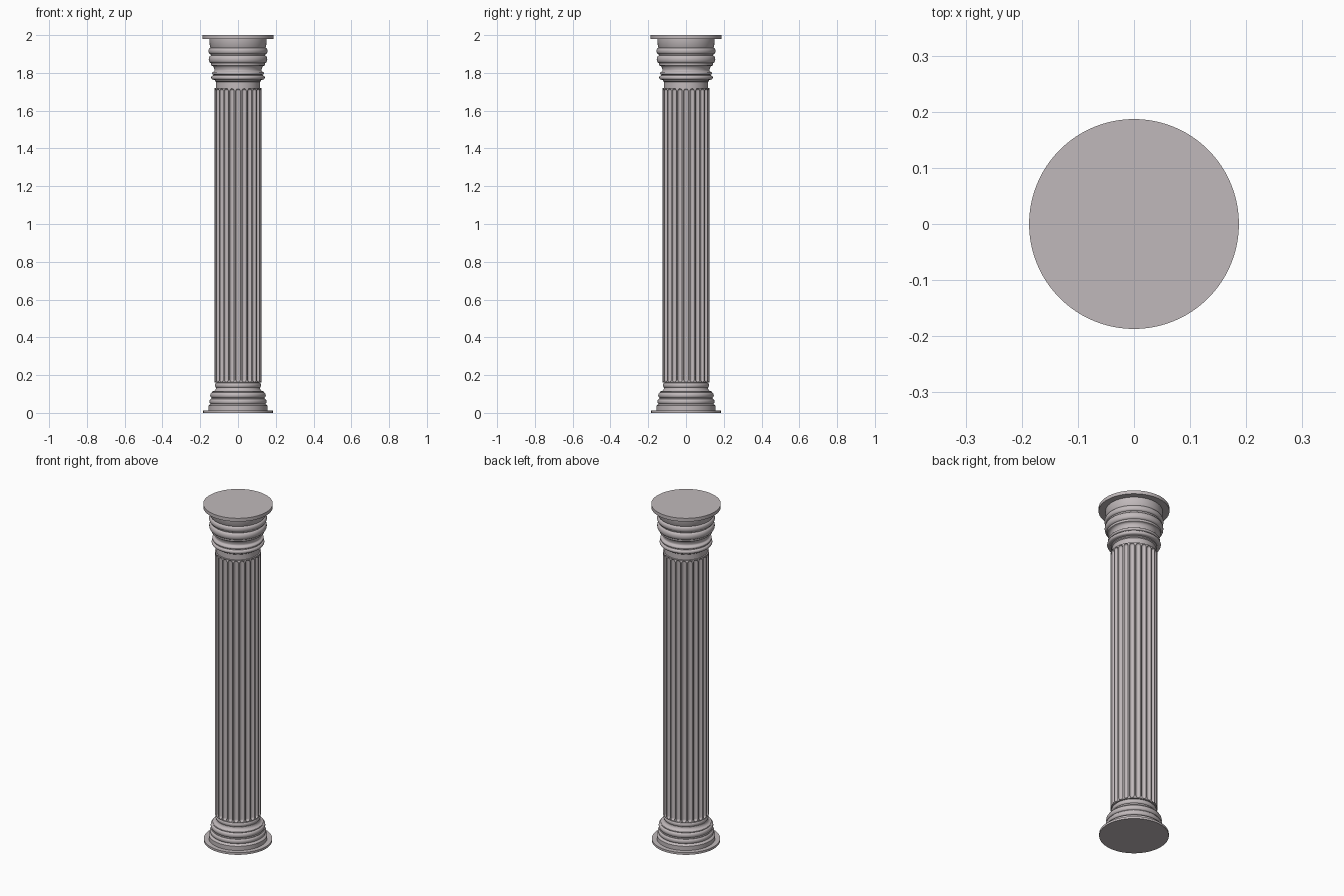
import bpy, bmesh, math

if "Cube" in bpy.data.objects:
    bpy.data.objects.remove(bpy.data.objects["Cube"])

stone = bpy.data.materials.new("warm_grey_stone")
stone.diffuse_color = (0.53, 0.485, 0.495, 1)
stone.use_nodes = True
stone.node_tree.nodes["Principled BSDF"].inputs["Base Color"].default_value = stone.diffuse_color


def finish(name, bm, angle=35):
    bmesh.ops.recalc_face_normals(bm, faces=bm.faces[:])
    me = bpy.data.meshes.new(name)
    bm.to_mesh(me)
    bm.free()
    me.materials.append(stone)
    ob = bpy.data.objects.new(name, me)
    bpy.context.collection.objects.link(ob)
    bpy.ops.object.select_all(action='DESELECT')
    ob.select_set(True)
    bpy.context.view_layer.objects.active = ob
    bpy.ops.object.shade_smooth_by_angle(angle=math.radians(angle))
    return ob


def skin(bm, rings):
    # Bridge closed rings of equal length and cap both ends
    n = len(rings[0])
    for a, b in zip(rings, rings[1:]):
        for i in range(n):
            j = (i + 1) % n
            bm.faces.new((a[i], a[j], b[j], b[i]))
    bm.faces.new(rings[0][::-1])
    bm.faces.new(rings[-1])


def lathe(name, profile, n=96):
    bm = bmesh.new()
    rings = [[bm.verts.new((r * math.cos(2 * math.pi * i / n),
                            r * math.sin(2 * math.pi * i / n), z))
              for i in range(n)] for r, z in profile]
    skin(bm, rings)
    return finish(name, bm)


def bead(z0, z1, r, bulge, k=8):
    # Half-round moulding standing out from radius r
    return [(r + bulge * math.sin(math.pi * i / k),
             (z0 + z1) / 2 - (z1 - z0) / 2 * math.cos(math.pi * i / k))
            for i in range(k + 1)]


def cove(r0, z0, r1, z1, k=6):
    # Concave quarter curve, vertical at the narrow end
    pts = []
    for i in range(k + 1):
        a = math.pi / 2 * i / k
        if r1 > r0:
            pts.append((r0 + (r1 - r0) * (1 - math.cos(a)), z0 + (z1 - z0) * math.sin(a)))
        else:
            pts.append((r0 + (r1 - r0) * math.sin(a), z0 + (z1 - z0) * (1 - math.cos(a))))
    return pts


# Base: round plinth and stacked mouldings
lathe("plinth", [(0.184, 0), (0.184, 0.013)])
lathe("base_mouldings",
      [(0.157, 0.013), (0.157, 0.038), (0.150, 0.043)]
      + bead(0.047, 0.073, 0.143, 0.008) + [(0.143, 0.077)]
      + bead(0.079, 0.108, 0.137, 0.010) + [(0.138, 0.112)]
      + cove(0.136, 0.114, 0.117, 0.132)
      + bead(0.134, 0.158, 0.115, 0.007) + [(0.115, 0.165)])

# Shaft with round-ended flutes
R, FLUTES, Z0, Z1 = 0.124, 24, 0.160, 1.720
pitch = 2 * math.pi / FLUTES
W = 0.0125
K = 10
start, end = Z0 + 0.004, Z1 - 0.004
levels = [(Z0, 0.0002)]
arc = [math.pi / 2 * i / 8 for i in range(9)]
levels += [(start + W * (1 - math.cos(a)), max(W * math.sin(a), 0.0002)) for a in arc]
levels += [(end - W * (1 - math.cos(a)), max(W * math.sin(a), 0.0002)) for a in arc[::-1]]
levels += [(Z1, 0.0002)]
bm = bmesh.new()
rings = []
for z, w in levels:
    ring = []
    for f in range(FLUTES):
        mid = -math.pi / 2 + f * pitch
        for i in range(K + 1):
            t = math.pi * i / K
            ang = mid - w * math.cos(t) / R
            depth = w * math.sin(t) if w > 0.001 else 0
            r = R - depth
            ring.append(bm.verts.new((r * math.cos(ang), r * math.sin(ang), z)))
    rings.append(ring)
skin(bm, rings)
finish("fluted_shaft", bm)

# Capital: neck, collar ring, flaring bell and bands
lathe("capital_mouldings",
      [(0.116, 1.715), (0.116, 1.752), (0.122, 1.756), (0.122, 1.762)]
      + bead(1.764, 1.786, 0.132, 0.010) + [(0.132, 1.789)]
      + bead(1.790, 1.806, 0.130, 0.008) + [(0.126, 1.810)]
      + cove(0.125, 1.812, 0.138, 1.838) + [(0.142, 1.840), (0.142, 1.848)]
      + bead(1.852, 1.892, 0.143, 0.012) + [(0.145, 1.897)]
      + bead(1.900, 1.932, 0.146, 0.010)
      + [(0.149, 1.936), (0.151, 1.978), (0.151, 1.982)])
lathe("abacus", [(0.187, 1.980), (0.187, 2.0)])
